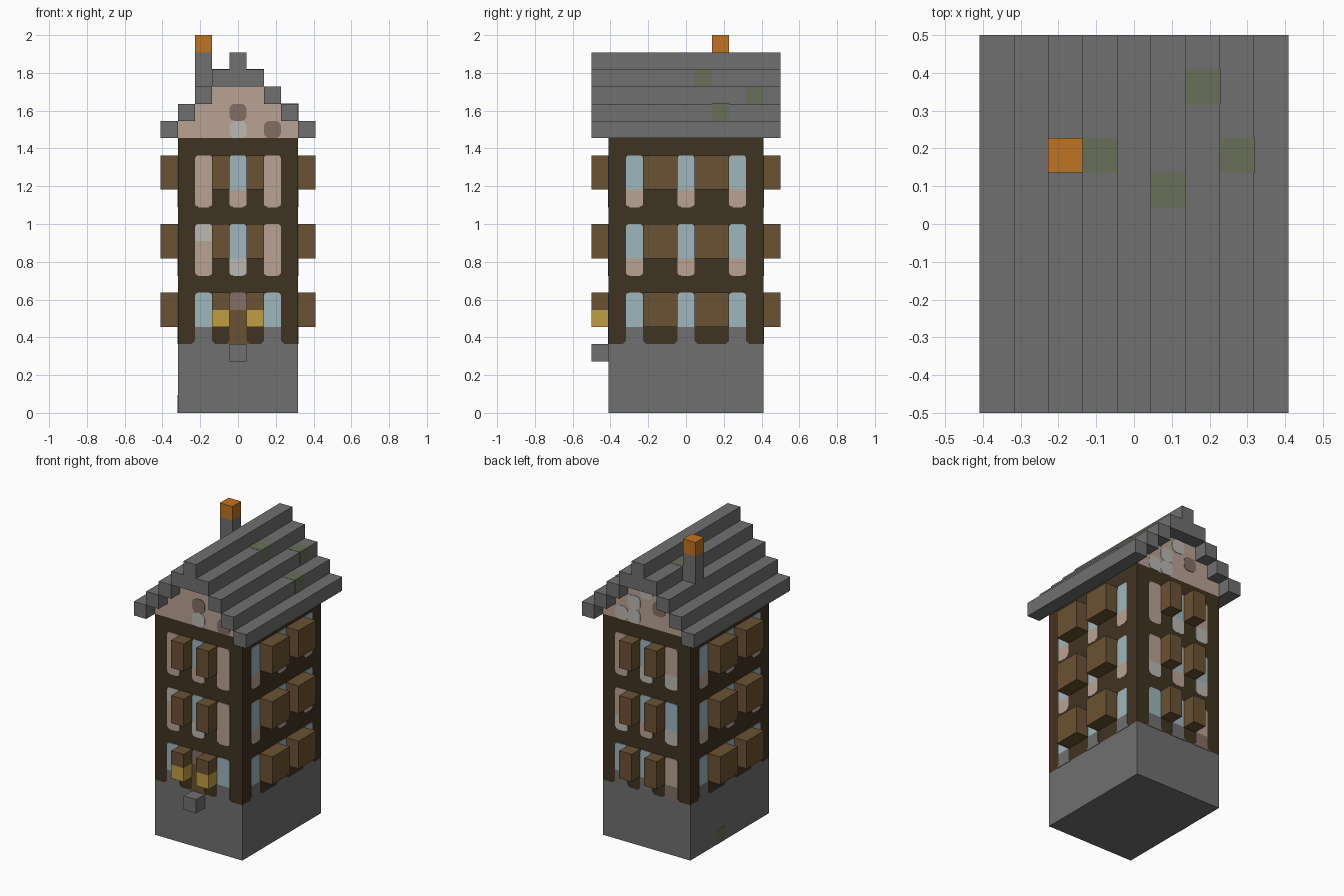
import bpy, bmesh, math

if "Cube" in bpy.data.objects:
    bpy.data.objects.remove(bpy.data.objects["Cube"], do_unlink=True)

U = 2 / 22              # one block of the building grid
HALF_W, HALF_D = 3.5, 4.5   # wall half sizes in blocks
SKIN = 0.003            # thickness of painted panels


def material(name, rgb):
    lin = [((c / 255 + 0.055) / 1.055) ** 2.4 for c in rgb] + [1]
    m = bpy.data.materials.new(name)
    m.use_nodes = True
    m.diffuse_color = lin
    m.node_tree.nodes["Principled BSDF"].inputs["Base Color"].default_value = lin
    return m


MATS = {
    "S": material("stone grey", (112, 112, 112)),
    "T": material("dark timber", (64, 51, 34)),
    "W": material("shutter brown", (107, 82, 51)),
    "P": material("plaster pink", (186, 162, 148)),
    "B": material("glass blue", (158, 182, 190)),
    "L": material("pale grey", (186, 184, 178)),
    "D": material("dull rose", (132, 110, 100)),
    "G": material("gold", (192, 158, 66)),
    "O": material("chimney orange", (192, 116, 34)),
    "M": material("moss", (104, 112, 88)),
}
KEYS = list(MATS)


def block(name, x, y, z, key, grow=0.0):
    """Box from (low, high) ranges given in blocks."""
    bm = bmesh.new()
    bmesh.ops.create_cube(bm, size=1)
    for v in bm.verts:
        for i, (lo, hi) in enumerate((x, y, z)):
            v.co[i] = (lo + hi) / 2 * U + v.co[i] * ((hi - lo) * U + grow)
    me = bpy.data.meshes.new(name)
    bm.to_mesh(me)
    bm.free()
    me.materials.append(MATS[key])
    ob = bpy.data.objects.new(name, me)
    bpy.context.collection.objects.link(ob)
    return ob


def outline(h, z0, z1, r, flare):
    """Panel outline one block wide with round corners; flared foot on stone."""
    w = U / 2
    pts = []
    if flare:
        pts += [(h - w, z0 + r), (h - w - r, z0), (h + w + r, z0), (h + w, z0 + r)]
        corners = [(1, 1, 0), (-1, 1, 90)]
    else:
        corners = [(-1, 0, 180), (1, 0, 270), (1, 1, 0), (-1, 1, 90)]
    for sx, top, start in corners:
        cx = h + sx * (w - r)
        cz = z1 - r if top else z0 + r
        for k in range(5):
            a = math.radians(start + k * 22.5)
            pts.append((cx + r * math.cos(a), cz + r * math.sin(a)))
    return pts


def painted_wall(name, normal, columns, patches=None):
    """Rounded panels on one wall, coloured per block by column and row."""
    nx, ny = normal
    half = HALF_W if ny else HALF_D
    dist = (HALF_D if ny else HALF_W) * U + SKIN
    cells, plates = {}, []
    for col, text in columns.items():
        for floor, run in enumerate(text.split()):
            row = 4 + floor * 4
            plates.append((col, row, row + 3, 0.018, floor == 0))
            for k, key in enumerate(run):
                cells[col, row + k] = key
    for (col, row), key in (patches or {}).items():
        plates.append((col, row, row + 1, 0.03, False))
        cells[col, row] = key

    bm = bmesh.new()
    for col, row0, row1, r, flare in plates:
        h = (col + 0.5 - half) * U
        pts = outline(h, row0 * U, row1 * U, r, flare)
        bm.faces.new([bm.verts.new((a, ny * dist, z) if ny else (nx * dist, a, z))
                      for a, z in pts])
    for row in range(5, 16):
        bmesh.ops.bisect_plane(bm, geom=bm.verts[:] + bm.edges[:] + bm.faces[:],
                               plane_co=(0, 0, row * U), plane_no=(0, 0, 1))
    bm.normal_update()
    for f in bm.faces:
        if f.normal.x * nx + f.normal.y * ny < 0:
            f.normal_flip()
        c = f.calc_center_median()
        h = c.x if ny else c.y
        key = cells[math.floor(h / U + half), math.floor(c.z / U)]
        f.material_index = KEYS.index(key)
    me = bpy.data.meshes.new(name)
    bm.to_mesh(me)
    bm.free()
    for key in KEYS:
        me.materials.append(MATS[key])
    ob = bpy.data.objects.new(name, me)
    bpy.context.collection.objects.link(ob)
    mod = ob.modifiers.new("thickness", "SOLIDIFY")
    mod.thickness = SKIN
    mod.offset = -1


# Walls
WX, WY = (-HALF_W, HALF_W), (-HALF_D, HALF_D)
block("stone_base", WX, WY, (0, 4), "S")
block("timber_walls", WX, WY, (4, 16), "T")
for i in range(3):
    w = HALF_W - i
    block("gable_step", (-w, w), WY, (16 + i, 17 + i), "P")

# Window and plaster panels
painted_wall("front_panels", (0, -1),
             {1: "SBB PPL PPP", 3: "WWD LBB PBB", 5: "SBB PPP PPP"},
             {(3, 16): "L", (5, 16): "D", (3, 17): "D"})
painted_wall("back_panels", (0, 1),
             {1: "DPP LBB LPP", 3: "SBB PBB LBB", 5: "SBB LPP PPP"},
             {(5, 16): "L", (4, 16): "L", (4, 17): "L", (2, 17): "D", (3, 18): "L"})
for name, nx in (("right_panels", 1), ("left_panels", -1)):
    painted_wall(name, (nx, 0), {c: "SBB PBB PBB" for c in (1, 4, 7)})

# Shutters on every floor
for z in (5, 9, 13):
    for s in (-1, 1):
        px = sorted((s * 0.5, s * 1.5))
        py = sorted((s * 0.5, s * 2.5))
        low = z + 1 if z == 5 else z
        block("front_shutter", px, (-5.5, -4.5), (low, z + 2), "W")
        block("back_shutter", px, (4.5, 5.5), (z, z + 2), "W")
        block("right_shutter", (3.5, 4.5), py, (z, z + 2), "W")
        block("left_shutter", (-4.5, -3.5), py, (z, z + 2), "W")
        if z == 5:
            block("gold_flower_box", px, (-5.5, -4.5), (5, 6), "G")

# Doorstep
block("doorstep", (-0.5, 0.5), (-5.5, -4.5), (3, 4), "S")

# Stepped roof
RY = (-5.5, 5.5)
for i in range(3):
    for s in (-1, 1):
        block("roof_bar", sorted((s * (3.5 - i), s * (4.5 - i))), RY, (16 + i, 17 + i), "S")
for x in (-1, 0, 1):
    block("roof_top_bar", (x - 0.5, x + 0.5), RY, (19, 20), "S")
block("roof_ridge", (-0.5, 0.5), RY, (20, 21), "S")

# Moss patches
for x, y, z in ((-1.5, 1.5, 19), (0.5, 0.5, 19), (1.5, 3.5, 18), (2.5, 1.5, 17), (-3.5, 0.5, 0)):
    ob = block("moss_patch", (x, x + 1), (y, y + 1), (z, z + 1), "M", 0.003)
    if z == 0:
        ob.location.z = 0.0015

# Chimney
block("chimney_stack", (-2.5, -1.5), (1.5, 2.5), (19, 21), "S")
block("chimney_cap", (-2.5, -1.5), (1.5, 2.5), (21, 22), "O")
